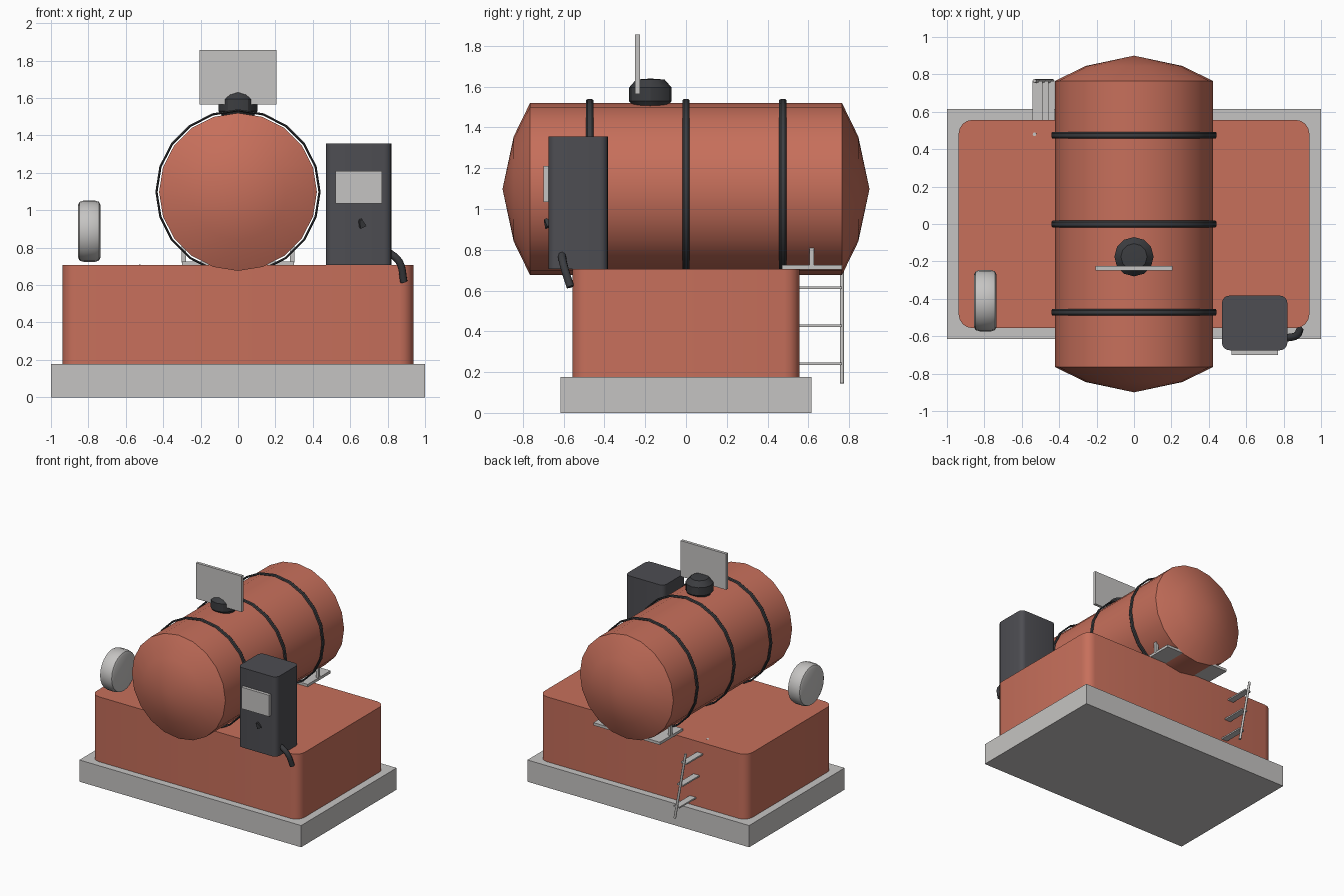
import bpy, bmesh, math
from mathutils import Vector, Matrix

cube = bpy.data.objects.get("Cube")
if cube:
    bpy.data.objects.remove(cube, do_unlink=True)


def material(name, r, g, b):
    m = bpy.data.materials.new(name)
    m.use_nodes = True
    m.diffuse_color = (r, g, b, 1)
    m.node_tree.nodes["Principled BSDF"].inputs["Base Color"].default_value = (r, g, b, 1)
    return m


ORANGE = material("orange paint", 0.57, 0.16, 0.105)
GREY = material("light grey", 0.56, 0.55, 0.54)
CHARCOAL = material("charcoal", 0.075, 0.075, 0.085)
RUBBER = material("dark rubber", 0.045, 0.047, 0.052)


def finish(name, bm, mat, smooth=30):
    bmesh.ops.recalc_face_normals(bm, faces=bm.faces)
    mesh = bpy.data.meshes.new(name)
    bm.to_mesh(mesh)
    bm.free()
    mesh.materials.append(mat)
    obj = bpy.data.objects.new(name, mesh)
    bpy.context.collection.objects.link(obj)
    if smooth:
        bpy.ops.object.select_all(action='DESELECT')
        obj.select_set(True)
        bpy.context.view_layer.objects.active = obj
        bpy.ops.object.shade_smooth_by_angle(angle=math.radians(smooth))
    return obj


def box(name, lo, hi, mat, corner=0):
    """Box between two corners, with optional rounded upright edges."""
    lo, hi = Vector(lo), Vector(hi)
    bm = bmesh.new()
    bmesh.ops.create_cube(bm, size=1)
    bmesh.ops.scale(bm, vec=hi - lo, verts=bm.verts)
    bmesh.ops.translate(bm, vec=(lo + hi) / 2, verts=bm.verts)
    if corner:
        upright = [e for e in bm.edges
                   if abs(e.verts[0].co.z - e.verts[1].co.z) > 0.01]
        bmesh.ops.bevel(bm, geom=upright, offset=corner, segments=4,
                        profile=0.5, affect='EDGES')
    return finish(name, bm, mat, 30 if corner else 0)


def revolve(name, profile, axis, centre, sides, mat, closed=False, smooth=30):
    """Spin (radius, along-axis) points around the x, y or z axis."""
    bm = bmesh.new()
    side = Vector((0, 0, 1)) if axis != 'Z' else Vector((1, 0, 0))
    along = {'X': Vector((1, 0, 0)), 'Y': Vector((0, 1, 0)), 'Z': Vector((0, 0, 1))}[axis]
    vs = [bm.verts.new(side * r + along * a) for r, a in profile]
    edges = [bm.edges.new(p) for p in zip(vs, vs[1:])]
    if closed:
        edges.append(bm.edges.new((vs[-1], vs[0])))
    bmesh.ops.spin(bm, geom=vs + edges, cent=(0, 0, 0), axis=along,
                   angle=math.tau, steps=sides, use_duplicate=False)
    bmesh.ops.remove_doubles(bm, verts=bm.verts, dist=0.0005)
    bmesh.ops.translate(bm, vec=centre, verts=bm.verts)
    return finish(name, bm, mat, smooth)


def rod(name, start, end, radius, mat, sides=8, tip=None):
    start, end = Vector(start), Vector(end)
    d = end - start
    bm = bmesh.new()
    bmesh.ops.create_cone(bm, cap_ends=True, segments=sides, radius1=radius,
                          radius2=radius if tip is None else tip, depth=d.length)
    turn = d.to_track_quat('Z', 'Y').to_matrix().to_4x4()
    bmesh.ops.transform(bm, matrix=Matrix.Translation((start + end) / 2) @ turn,
                        verts=bm.verts)
    return finish(name, bm, mat, 50)


# Plinth and main housing
box("base_slab", (-1, -0.615, 0), (1, 0.615, 0.177), GREY)
box("housing", (-0.938, -0.557, 0.177), (0.938, 0.557, 0.706), ORANGE, 0.075)

# Storage tank with shallow domed ends
AXIS = (0, 0, 1.098)
revolve("tank", [(0, -0.9), (0.258, -0.845), (0.422, -0.765),
                 (0.422, 0.765), (0.258, 0.845), (0, 0.9)],
        'Y', AXIS, 20, ORANGE)

# Straps around the tank
band = [(0.442, -0.01), (0.442, 0.01), (0.436, 0.018),
        (0.43, 0.01), (0.43, -0.01), (0.436, -0.018)]
for label, y in (("front", -0.472), ("middle", 0), ("rear", 0.475)):
    revolve(label + "_strap", band, 'Y', (0, y, AXIS[2]), 20, RUBBER, True)

# Filler hatch and sign plate on top
revolve("filler_hatch", [(0, 1.49), (0.085, 1.505), (0.105, 1.53), (0.105, 1.595),
                         (0.07, 1.635), (0, 1.64)],
        'Z', (0, -0.175, 0), 12, RUBBER)
box("sign_plate", (-0.205, -0.249, 1.565), (0.205, -0.225, 1.857), GREY)

# Rear cradle plate with two posts
box("cradle_plate", (-0.3, 0.47, 0.704), (0.3, 0.765, 0.726), GREY)
for label, x in (("left", 0.29), ("right", -0.29)):
    box(label + "_cradle_post", (x - 0.012, 0.605, 0.72), (x + 0.012, 0.628, 0.81), GREY)

# Rear ladder: two leaning rails and three flat rungs
low_x, high_x, low_z, high_z = -0.435, -0.532, 0.145, 0.708
for label, y in (("inner", 0.48), ("outer", 0.765)):
    rod(label + "_ladder_rail", (low_x, y, low_z), (high_x, y, high_z - (0.015 if y > 0.5 else 0)),
        0.01, GREY)
for i, z in enumerate((0.24, 0.427, 0.613)):
    x = low_x + (high_x - low_x) * (z - low_z) / (high_z - low_z)
    box(f"ladder_rung_{i + 1}", (x - 0.027, 0.48, z - 0.006), (x + 0.027, 0.765, z + 0.006), GREY)

# Upright round drum on the right side
revolve("drum", [(0, -0.06), (0.14, -0.06), (0.157, -0.052), (0.164, -0.03),
                 (0.164, 0.03), (0.157, 0.052), (0.14, 0.06), (0, 0.06)],
        'X', (-0.795, -0.41, 0.888), 24, GREY, smooth=40)

# Dispenser cabinet, display and nozzle hook
box("dispenser", (0.47, -0.675, 0.706), (0.82, -0.383, 1.356), CHARCOAL, 0.04)
box("display_panel", (0.52, -0.7, 1.035), (0.77, -0.67, 1.21), GREY)
rod("nozzle_hook", (0.665, -0.67, 0.915), (0.655, -0.69, 0.95), 0.026, RUBBER, 4, 0.01)

# Hose hanging from the dispenser
curve = bpy.data.curves.new("hose", 'CURVE')
curve.dimensions = '3D'
curve.bevel_depth = 0.02
curve.bevel_resolution = 2
curve.resolution_u = 4
curve.use_fill_caps = True
path = [(0.80, -0.61, 0.78), (0.862, -0.6, 0.725), (0.887, -0.567, 0.618)]
spline = curve.splines.new('BEZIER')
spline.bezier_points.add(len(path) - 1)
for point, co in zip(spline.bezier_points, path):
    point.co = co
    point.handle_left_type = point.handle_right_type = 'AUTO'
curve.materials.append(RUBBER)
hose = bpy.data.objects.new("hose", curve)
bpy.context.collection.objects.link(hose)
bpy.ops.object.select_all(action='DESELECT')
hose.select_set(True)
bpy.context.view_layer.objects.active = hose
bpy.ops.object.convert(target='MESH')
bpy.ops.object.shade_smooth_by_angle(angle=math.radians(50))
